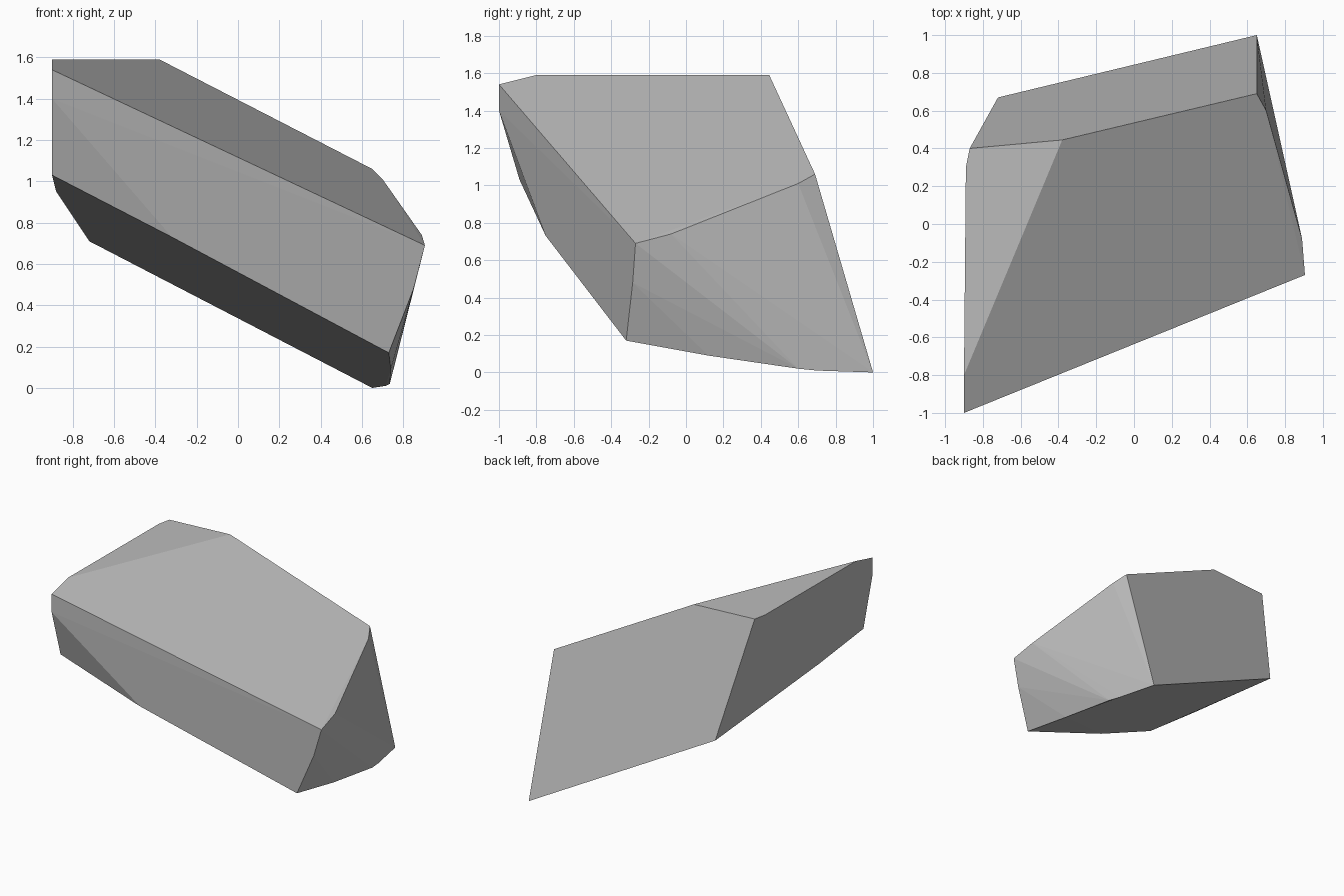
import bpy, bmesh

if "Cube" in bpy.data.objects:
    bpy.data.objects.remove(bpy.data.objects["Cube"])

# Corner points of the boulder, grouped by the face they bound
top_rim = [(-.90, -1, 1.54), (-.90, -.80, 1.59), (-.89, .30, 1.59), (-.87, .40, 1.59),
           (-.38, .445, 1.59), (.65, .69, 1.06), (.70, .60, 1.01),
           (.89, -.08, .74), (.905, -.27, .69)]
base_rim = [(-.90, -.89, 1.03), (-.88, -.38, .95), (-.72, .67, .71), (.65, 1, 0),
            (.715, .70, .01), (.735, .60, .02), (.74, .12, .09),
            (.73, -.32, .17), (-.32, -.75, .73)]
front_corners = [(-.90, -1, 1.40), (.85, -.285, .48)]

# Faceted boulder as the hull of its corners
bm = bmesh.new()
verts = [bm.verts.new(p) for p in top_rim + base_rim + front_corners]
hull = bmesh.ops.convex_hull(bm, input=verts)
loose = [v for v in bm.verts if not v.link_faces]
bmesh.ops.delete(bm, geom=loose, context='VERTS')
# Merge nearly coplanar triangles into broad flat facets
bmesh.ops.dissolve_limit(bm, angle_limit=0.02, verts=bm.verts[:], edges=bm.edges[:])
bmesh.ops.recalc_face_normals(bm, faces=bm.faces[:])

mesh = bpy.data.meshes.new("boulder")
bm.to_mesh(mesh)
bm.free()
boulder = bpy.data.objects.new("boulder", mesh)
bpy.context.collection.objects.link(boulder)

# Plain stone colour
stone = bpy.data.materials.new("stone grey")
stone.diffuse_color = (.5, .5, .5, 1)
stone.use_nodes = True
stone.node_tree.nodes["Principled BSDF"].inputs["Base Color"].default_value = stone.diffuse_color
mesh.materials.append(stone)
